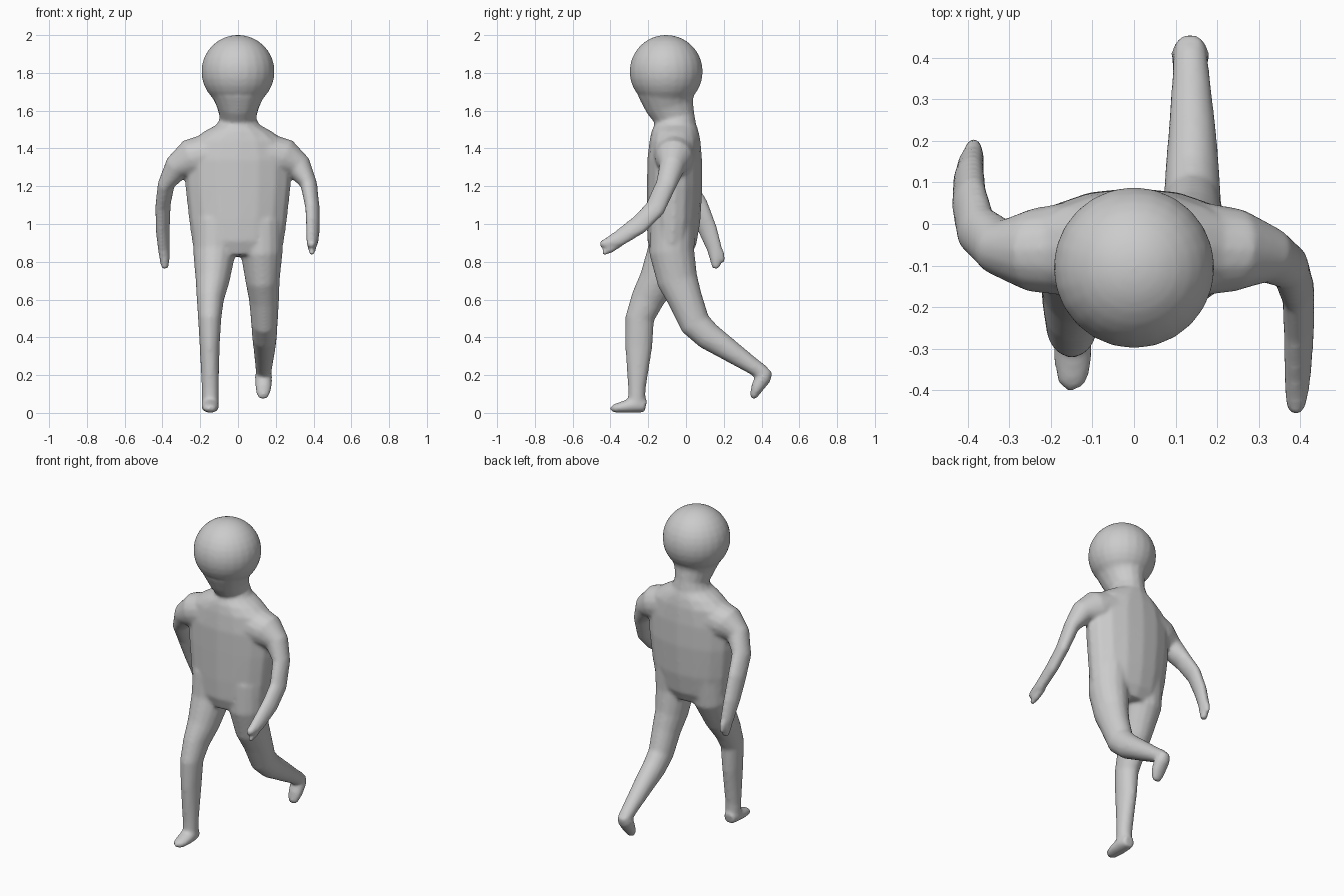
import bpy, bmesh, math
from mathutils import Vector, Matrix

bm = bmesh.new()
SIDES = 16


def tube(rings, axis=(1, 0, 0)):
    """Loft closed ellipses; ring = (x, y, z, radius along axis, other radius)."""
    pts = [Vector(r[:3]) for r in rings]
    side, prev = Vector(axis), None
    loops = []
    for i, r in enumerate(rings):
        t = (pts[min(i + 1, len(pts) - 1)] - pts[max(i - 1, 0)]).normalized()
        if prev:
            side = prev.rotation_difference(t) @ side
        side = (side - t * side.dot(t)).normalized()
        up, prev = t.cross(side), t
        loops.append([bm.verts.new(pts[i]
                      + side * r[3] * math.cos(2 * math.pi * k / SIDES)
                      + up * r[4] * math.sin(2 * math.pi * k / SIDES))
                      for k in range(SIDES)])
    for a, b in zip(loops, loops[1:]):
        for k in range(SIDES):
            n = (k + 1) % SIDES
            bm.faces.new((a[k], a[n], b[n], b[k]))
    bm.faces.new(loops[0][::-1])
    bm.faces.new(loops[-1])


# head
bmesh.ops.create_uvsphere(bm, u_segments=24, v_segments=16, radius=0.194,
                          matrix=Matrix.Translation((0, -0.105, 1.807)))

# neck and torso
tube([(0, -.10, 1.70, .15, .155), (0, -.085, 1.62, .112, .127),
      (0, -.06, 1.56, .095, .108), (0, -.058, 1.525, .115, .112),
      (0, -.058, 1.49, .18, .125), (0, -.058, 1.44, .25, .135),
      (0, -.06, 1.34, .283, .145), (0, -.06, 1.2, .28, .147),
      (0, -.066, 1.02, .26, .142), (0, -.075, .9, .243, .13),
      (0, -.08, .83, .19, .10)])

# front leg and foot
tube([(-.12, -.07, 1.02, .12, .12), (-.125, -.085, .85, .113, .12),
      (-.135, -.15, .7, .09, .1), (-.147, -.205, .6, .072, .088),
      (-.15, -.245, .5, .062, .077), (-.15, -.25, .35, .053, .072),
      (-.147, -.26, .13, .045, .047), (-.147, -.262, .02, .044, .045)])
tube([(-.147, -.213, .035, .036, .034), (-.147, -.26, .045, .047, .045),
      (-.147, -.32, .033, .047, .034), (-.147, -.375, .024, .038, .024),
      (-.137, -.395, .02, .022, .015)])

# back leg and foot
tube([(.12, -.07, 1.02, .12, .12), (.125, -.075, .85, .112, .12),
      (.13, -.045, .7, .091, .108), (.138, -.003, .6, .08, .092),
      (.14, .05, .47, .07, .082), (.14, .12, .405, .066, .074),
      (.14, .22, .338, .058, .061), (.137, .35, .25, .046, .045),
      (.135, .41, .21, .042, .04)])
tube([(.135, .438, .228, .03, .025), (.135, .41, .19, .046, .044),
      (.135, .378, .135, .044, .034), (.132, .36, .095, .034, .023),
      (.13, .355, .075, .02, .013)])

# arms: shoulder, elbow, wrist, hand
tube([(.15, -.06, 1.37, .115, .11), (.25, -.063, 1.345, .1, .105),
      (.325, -.075, 1.3, .068, .07), (.375, -.105, 1.21, .056, .044),
      (.395, -.165, 1.08, .056, .036), (.397, -.25, .995, .054, .034),
      (.394, -.36, .92, .044, .031), (.39, -.425, .895, .028, .027),
      (.388, -.458, .893, .014, .016)], (0, 1, 0))
tube([(-.15, -.06, 1.37, .115, .11), (-.25, -.063, 1.345, .1, .105),
      (-.325, -.055, 1.3, .068, .07), (-.38, -.01, 1.21, .062, .044),
      (-.397, .06, 1.1, .06, .037), (-.398, .115, .97, .053, .034),
      (-.392, .15, .87, .043, .03), (-.388, .158, .81, .032, .026),
      (-.387, .158, .762, .02, .017)], (0, 1, 0))

# thumbs
tube([(.392, -.35, .905, .026, .026), (.392, -.4, .868, .022, .022),
      (.392, -.442, .843, .014, .013)])
tube([(-.388, .155, .89, .026, .026), (-.386, .183, .845, .021, .02),
      (-.384, .198, .798, .013, .012)])

# fuse everything into one smooth skin
bmesh.ops.recalc_face_normals(bm, faces=bm.faces)
mesh = bpy.data.meshes.new("walking_figure")
bm.to_mesh(mesh)
bm.free()
body = bpy.data.objects.new("walking_figure", mesh)
bpy.context.collection.objects.link(body)
bpy.context.view_layer.objects.active = body
body.select_set(True)

remesh = body.modifiers.new("fuse", 'REMESH')
remesh.mode = 'VOXEL'
remesh.voxel_size = 0.01
remesh.use_smooth_shade = True
soften = body.modifiers.new("soften", 'SMOOTH')
soften.factor = 0.5
soften.iterations = 8
